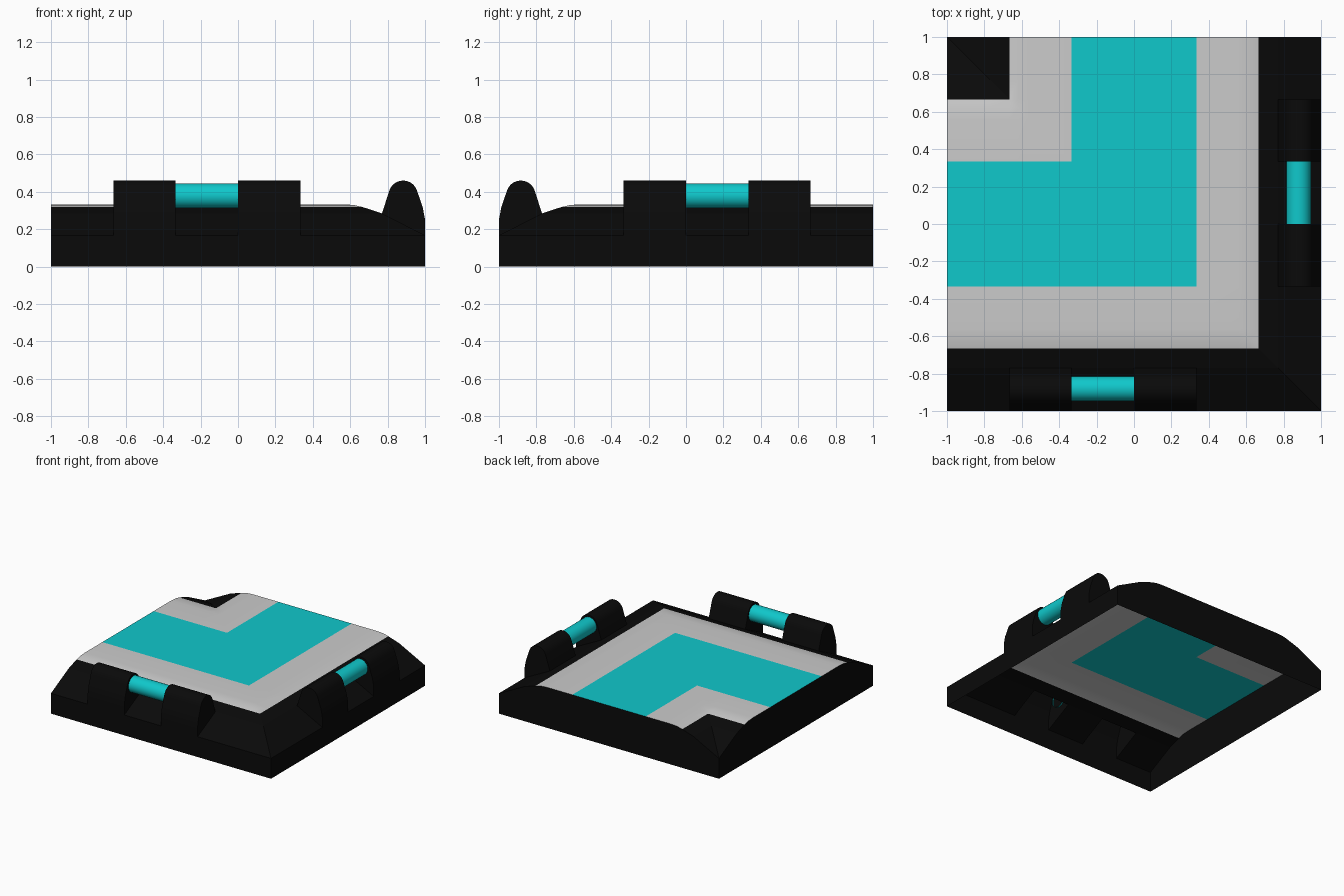
import bpy, bmesh, math

if "Cube" in bpy.data.objects:
    bpy.data.objects.remove(bpy.data.objects["Cube"])

T = 1 / 3
DROP = [(0, .333), (T, .333), (.56, .333), (.62, .329), (2 * T, .318), (.77, .284), (1, .167)]
HALF = [d for d, _ in DROP]
GRID = [-d for d in reversed(HALF[1:])] + HALF


def material(name, colour):
    m = bpy.data.materials.new(name)
    m.diffuse_color = (*colour, 1)
    m.use_nodes = True
    m.node_tree.nodes["Principled BSDF"].inputs["Base Color"].default_value = m.diffuse_color
    return m


BLACK = material("black", (.003, .003, .003))
CYAN = material("cyan", (.005, .58, .60))


def dist(x, y):
    # distance across the corner strip: outer bend or inner notch
    return max(x, -y, min(-x, y))


def height(x, y):
    d = max(0, dist(x, y))
    for (a, za), (b, zb) in zip(DROP, DROP[1:]):
        if d <= b + 1e-6:
            return za + (zb - za) * (d - a) / (b - a)
    return DROP[-1][1]


def finish(name, bm, mat=None, smooth=None):
    me = bpy.data.meshes.new(name)
    bm.to_mesh(me)
    bm.free()
    ob = bpy.data.objects.new(name, me)
    bpy.context.collection.objects.link(ob)
    if mat:
        me.materials.append(mat)
    if smooth:
        bpy.ops.object.select_all(action='DESELECT')
        ob.select_set(True)
        bpy.context.view_layer.objects.active = ob
        bpy.ops.object.shade_smooth_by_angle(angle=math.radians(smooth))
    return ob


def under_knuckle(x, y):
    # open cells of the rim where the hollow hinge blocks sit
    def span(t):
        return -2 * T < t < -T or 0 < t < T
    return (y < -.77 and span(x)) or (x > .77 and span(-y))


def panel(name, lo, hi, mat=None, walls=False, smooth=None):
    bm = bmesh.new()
    vs = {(x, y): bm.verts.new((x, y, height(x, y))) for x in GRID for y in GRID}
    for x0, x1 in zip(GRID, GRID[1:]):
        for y0, y1 in zip(GRID, GRID[1:]):
            cx, cy = (x0 + x1) / 2, (y0 + y1) / 2
            if not lo < dist(cx, cy) < hi or under_knuckle(cx, cy):
                continue
            a, b, c, d = vs[x0, y0], vs[x1, y0], vs[x1, y1], vs[x0, y1]
            if abs(cx + cy) < 1e-6:      # mitre along the diagonal
                bm.faces.new((a, b, d))
                bm.faces.new((b, c, d))
            else:
                bm.faces.new((a, b, c, d))
    if walls:
        # vertical skirt around the four sides
        ring = ([(x, -1) for x in GRID] + [(1, y) for y in GRID[1:]]
                + [(x, 1) for x in GRID[-2::-1]] + [(-1, y) for y in GRID[-2:0:-1]])
        low = [bm.verts.new((x, y, 0)) for x, y in ring]
        for i in range(len(ring)):
            j = (i + 1) % len(ring)
            bm.faces.new((low[i], low[j], vs[ring[j]], vs[ring[i]]))
    bmesh.ops.delete(bm, geom=[v for v in bm.verts if not v.link_faces], context='VERTS')
    return finish(name, bm, mat, smooth)


# floor strips and black frame
panel("path_floor", -2, T, CYAN)
panel("border_floor", T, 2 * T, smooth=30)
panel("frame", 2 * T, 2, BLACK, walls=True)

# hinge block section (distance from centre, height), open at the bottom
ARC = [(.883 + .078 * math.cos(math.radians(a)), .382 + .078 * math.sin(math.radians(a)))
       for a in range(15, 166, 15)]
SECTION = [(1, .167), (1, .25), (.988, .315)] + ARC + [(.77, .284)]


def knuckle(name, start, place):
    bm = bmesh.new()
    rows = [[bm.verts.new(place(t, d, z)) for d, z in SECTION] for t in (start, start + T)]
    for i in range(len(SECTION) - 1):
        bm.faces.new((rows[0][i], rows[1][i], rows[1][i + 1], rows[0][i + 1]))
    for row in rows:
        bm.faces.new(row)
    bmesh.ops.recalc_face_normals(bm, faces=bm.faces)
    finish(name, bm, BLACK, 35)


def pin(name, start, place, sides=24):
    # open tube whose ends reach just inside the blocks
    bm = bmesh.new()
    rows = [[bm.verts.new(place(t, .88 + .066 * math.cos(k * math.tau / sides),
                                .378 + .066 * math.sin(k * math.tau / sides)))
             for k in range(sides)] for t in (start - .01, start + T + .01)]
    for k in range(sides):
        j = (k + 1) % sides
        bm.faces.new((rows[0][k], rows[1][k], rows[1][j], rows[0][j]))
    bmesh.ops.recalc_face_normals(bm, faces=bm.faces)
    finish(name, bm, CYAN, 35)


# one hinge on the front edge, its mirror image on the right edge
for side, place in (("front", lambda t, d, z: (t, -d, z)),
                    ("right", lambda t, d, z: (d, -t, z))):
    knuckle(side + "_hinge_block_a", -2 * T, place)
    knuckle(side + "_hinge_block_b", 0, place)
    pin(side + "_hinge_pin", -T, place)
